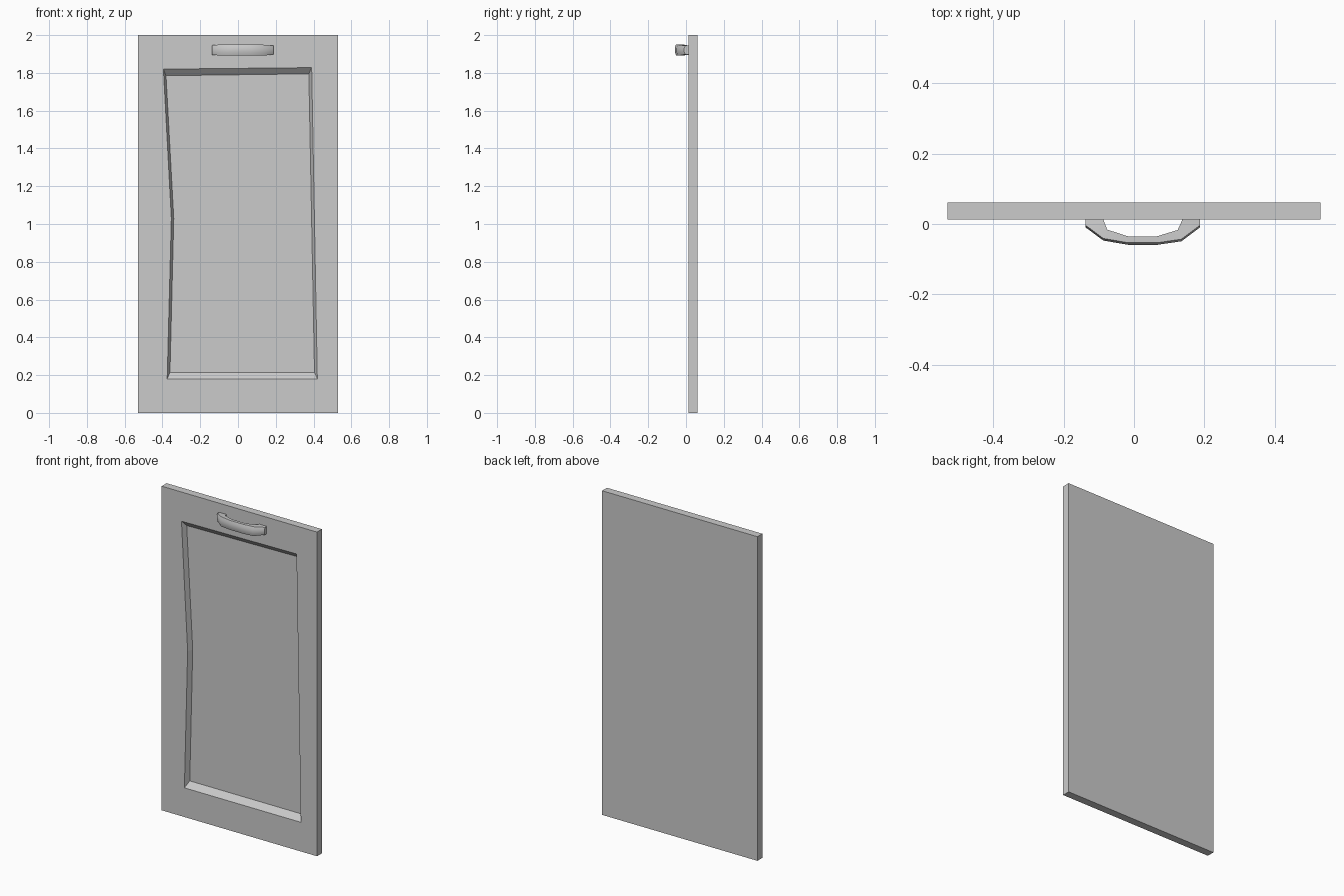
import bpy, bmesh

if "Cube" in bpy.data.objects:
    bpy.data.objects.remove(bpy.data.objects["Cube"])

FRONT, BACK, FLOOR = 0.013, 0.061, 0.044


def finish(bm, name):
    bmesh.ops.recalc_face_normals(bm, faces=bm.faces)
    mesh = bpy.data.meshes.new(name)
    bm.to_mesh(mesh)
    bm.free()
    obj = bpy.data.objects.new(name, mesh)
    bpy.context.collection.objects.link(obj)
    return obj


# Door panel with a slightly irregular recessed field on the front
bm = bmesh.new()


def loop(points, y):
    return [bm.verts.new((x, y, z)) for x, z in points]


rect = [(-0.53, 0), (0.53, 0), (0.53, 2), (-0.53, 2)]
rim = [(-0.375, 0.18), (0.42, 0.18), (0.39, 1.828), (-0.395, 1.82), (-0.353, 1.03)]
field = [(-0.36, 0.215), (0.405, 0.215), (0.375, 1.795), (-0.381, 1.785), (-0.34, 1.03)]
back, front = loop(rect, BACK), loop(rect, FRONT)
outer, inner = loop(rim, FRONT), loop(field, FLOOR)
bm.faces.new(back)
bm.faces.new(inner)
for i in range(4):
    j = (i + 1) % 4
    bm.faces.new((back[i], back[j], front[j], front[i]))
for i in range(3):
    bm.faces.new((front[i], front[i + 1], outer[i + 1], outer[i]))
bm.faces.new((front[3], front[0], outer[0], outer[4], outer[3]))
for i in range(5):
    j = (i + 1) % 5
    bm.faces.new((outer[i], outer[j], inner[j], inner[i]))
finish(bm, "door_panel")

# Bowed pull handle: stations of (outer x, y), (inner x, y), bottom z, top z
bm = bmesh.new()
stations = [
    ((-0.137, 0.014), (-0.087, 0.014), 1.896, 1.944),
    ((-0.137, -0.004), (-0.085, 0.007), 1.896, 1.946),
    ((-0.087, -0.041), (-0.076, -0.016), 1.891, 1.951),
    ((-0.017, -0.053), (-0.017, -0.035), 1.893, 1.951),
    ((0.067, -0.053), (0.065, -0.035), 1.893, 1.951),
    ((0.135, -0.043), (0.124, -0.017), 1.891, 1.949),
    ((0.187, -0.004), (0.135, 0.007), 1.898, 1.944),
    ((0.187, 0.014), (0.137, 0.014), 1.898, 1.944),
]
rings = []
for n, ((ox, oy), (ix, iy), lo, hi) in enumerate(stations):
    ridge = 0 if n in (0, 7) else 0.006
    section = [(ix, iy, lo), (ox, oy, lo),
               (ox, oy - ridge, lo + (hi - lo) * 0.3),
               (ox, oy - ridge, lo + (hi - lo) * 0.7),
               (ox, oy, hi), (ix, iy, hi)]
    rings.append([bm.verts.new(p) for p in section])
for a, b in zip(rings, rings[1:]):
    for i in range(6):
        j = (i + 1) % 6
        bm.faces.new((a[i], a[j], b[j], b[i]))
bm.faces.new(rings[0])
bm.faces.new(rings[-1])
handle = finish(bm, "pull_handle")
bpy.ops.object.select_all(action='DESELECT')
handle.select_set(True)
bpy.context.view_layer.objects.active = handle
bpy.ops.object.shade_smooth_by_angle()
